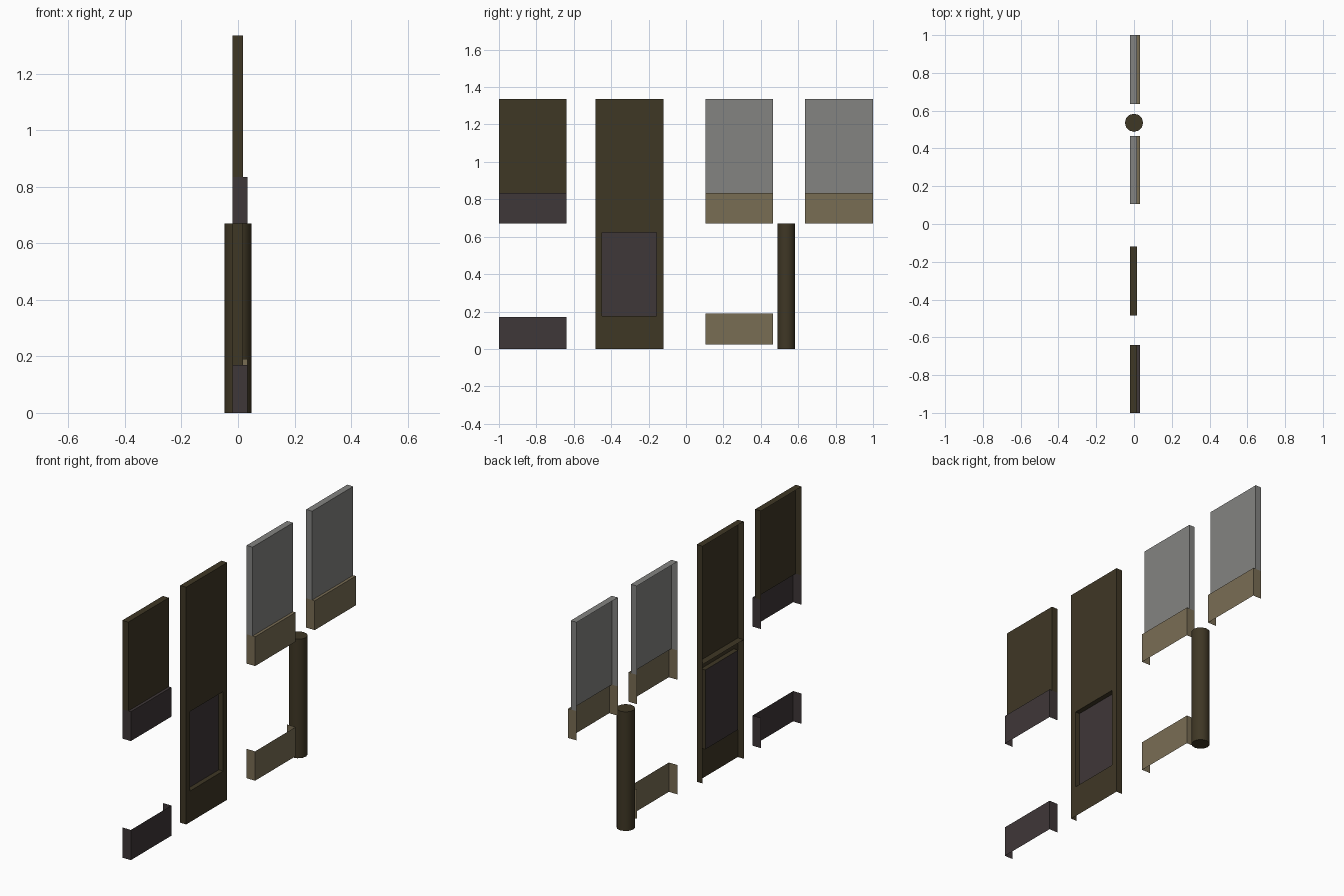
import bpy, bmesh, math

if "Cube" in bpy.data.objects:
    bpy.data.objects.remove(bpy.data.objects["Cube"])


def material(name, rgb):
    def lin(c):
        c /= 255
        return c / 12.92 if c <= 0.04045 else ((c + 0.055) / 1.055) ** 2.4
    m = bpy.data.materials.new(name)
    m.diffuse_color = (*[lin(c) for c in rgb], 1)
    m.use_nodes = True
    m.node_tree.nodes["Principled BSDF"].inputs["Base Color"].default_value = m.diffuse_color
    return m


BROWN = material("dark_brown", (63, 55, 37))
PLUM = material("plum_brown", (63, 55, 56))
GREY = material("grey", (131, 131, 129))
TAN = material("tan", (121, 109, 84))


def rect(bm, axis, pos, a, b, sign=1):
    """Flat rectangle perpendicular to an axis (0 x, 1 y, 2 z), facing +/- that axis."""
    pts = [(a[0], b[0]), (a[1], b[0]), (a[1], b[1]), (a[0], b[1])]
    verts = []
    for u, v in pts:
        co = [u, v]
        co.insert(axis, pos)
        verts.append(bm.verts.new(co))
    face = bm.faces.new(verts)
    face.normal_update()
    if face.normal[axis] * sign < 0:
        face.normal_flip()


def finish(bm, name, mat):
    bmesh.ops.remove_doubles(bm, verts=bm.verts, dist=1e-5)
    me = bpy.data.meshes.new(name)
    bm.to_mesh(me)
    bm.free()
    me.materials.append(mat)
    ob = bpy.data.objects.new(name, me)
    bpy.context.collection.objects.link(ob)
    return ob


BACK, FRONT, LIP = -0.02, 0.017, 0.033
MID, TOP = 0.67, 1.335


def channel(bm, x1, y, z):
    """Open-backed sheet: outer face and two side flanges."""
    rect(bm, 0, x1, y, z)
    rect(bm, 1, y[0], (BACK, x1), z, -1)
    rect(bm, 1, y[1], (BACK, x1), z, 1)


def upper_panel(name, y, mat, skirt_mat):
    # open-backed slab with a closed top
    bm = bmesh.new()
    channel(bm, FRONT, y, (0.835, TOP))
    rect(bm, 2, TOP, (BACK, FRONT), y)
    finish(bm, name + "_panel", mat)
    # projecting skirt with a small ledge on top
    bm = bmesh.new()
    channel(bm, LIP, y, (MID, 0.835))
    rect(bm, 2, 0.835, (FRONT, LIP), y)
    finish(bm, name + "_skirt", skirt_mat)


def base_board(name, y, z, mat):
    bm = bmesh.new()
    channel(bm, LIP, y, z)
    finish(bm, name, mat)


Y1, Y2, Y3 = (-1.0, -0.64), (0.105, 0.465), (0.635, 1.0)
upper_panel("dark_window", Y1, BROWN, PLUM)
upper_panel("grey_window_a", Y2, GREY, TAN)
upper_panel("grey_window_b", Y3, GREY, TAN)
base_board("dark_base_board", Y1, (0.0, 0.17), PLUM)
base_board("tan_base_board", Y2, (0.025, 0.19), TAN)

# tall panel with a recessed opening
y, hy, hz, rx = (-0.485, -0.12), (-0.45, -0.157), (0.175, 0.622), -0.01
bm = bmesh.new()
rect(bm, 0, FRONT, y, (MID, TOP))
rect(bm, 0, FRONT, y, (hz[1], MID))
rect(bm, 0, FRONT, y, (0, hz[0]))
rect(bm, 0, FRONT, (y[0], hy[0]), hz)
rect(bm, 0, FRONT, (hy[1], y[1]), hz)
for yy, s in ((y[0], -1), (y[1], 1)):
    rect(bm, 1, yy, (BACK, FRONT), (0, TOP), s)
rect(bm, 2, TOP, (BACK, FRONT), y)
rect(bm, 2, MID, (BACK, FRONT), y)
for i, s in ((0, 1), (1, -1)):
    rect(bm, 1, hy[i], (rx, FRONT), hz, s)
    rect(bm, 2, hz[i], (rx, FRONT), hy, s)
finish(bm, "tall_panel", BROWN)

# inset plate at the bottom of the recess
bm = bmesh.new()
rect(bm, 0, rx, hy, hz)
finish(bm, "recess_plate", PLUM)

# round post
bpy.ops.mesh.primitive_cylinder_add(vertices=12, radius=0.048, depth=MID,
                                    location=(0, 0.536, MID / 2))
post = bpy.context.object
post.name = "round_post"
post.data.materials.append(BROWN)
bpy.ops.object.shade_smooth_by_angle(angle=math.radians(40))
